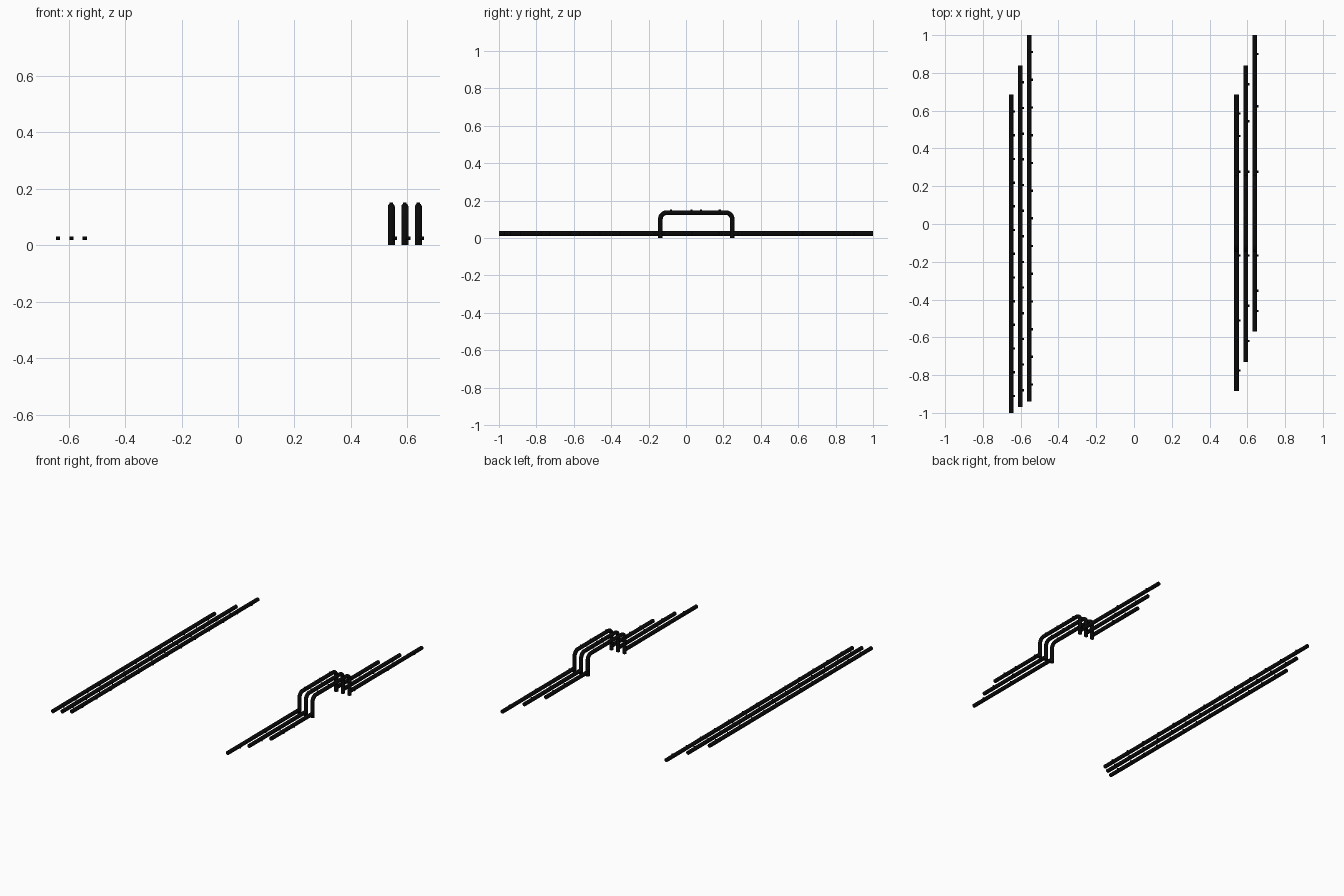
import bpy, math

if "Cube" in bpy.data.objects:
    bpy.data.objects.remove(bpy.data.objects["Cube"])

R, Z, TOP, BEND = 0.0125, 0.024, 0.136, 0.035

# near-black finish
black = bpy.data.materials.new("black_finish")
black.diffuse_color = (0.003, 0.003, 0.003, 1)
black.use_nodes = True
black.node_tree.nodes["Principled BSDF"].inputs["Base Color"].default_value = black.diffuse_color


def tube(name, pts):
    # round open-ended pipe along a path
    cu = bpy.data.curves.new(name, 'CURVE')
    cu.dimensions = '3D'
    cu.bevel_depth = R
    cu.bevel_resolution = 6
    cu.materials.append(black)
    sp = cu.splines.new('POLY')
    sp.points.add(len(pts) - 1)
    for p, co in zip(sp.points, pts):
        p.co = (*co, 1)
    ob = bpy.data.objects.new(name, cu)
    bpy.context.collection.objects.link(ob)
    bpy.ops.object.select_all(action='DESELECT')
    ob.select_set(True)
    bpy.context.view_layer.objects.active = ob
    bpy.ops.object.convert(target='MESH')
    bpy.ops.object.shade_smooth_by_angle(angle=math.radians(40))


def stud(name, loc, tilt):
    # small fastener through a pipe wall
    bpy.ops.mesh.primitive_cylinder_add(vertices=8, radius=0.006, depth=0.015,
                                        location=loc, rotation=(0, tilt, 0))
    bpy.context.object.name = name
    bpy.context.object.data.materials.append(black)


def arch_path(x, y0, y1):
    # upright, rounded corner, bridge, rounded corner, upright
    pts = [(x, y0, 0.0)]
    for cy, a0 in ((y0 + BEND, 180), (y1 - BEND, 90)):
        for i in range(9):
            a = math.radians(a0 - i * 90 / 8)
            pts.append((x, cy + BEND * math.cos(a), TOP - BEND + BEND * math.sin(a)))
    return pts + [(x, y1, 0.0)]


SIDE = math.pi / 2

# straight pipe bank
for i, (x, a, b) in enumerate([(-0.65, -1.0, 0.685), (-0.602, -0.97, 0.84), (-0.555, -0.94, 1.0)]):
    tube(f"straight_pipe_{i}", [(x, a, Z), (x, b, Z)])
    for k in range(13):
        y = a + 0.09 + k * (b - a - 0.18) / 12
        stud(f"straight_stud_{i}_{k}", (x + 0.012, y, Z), SIDE)

# pipe bank with raised crossover
YA, YB = -0.137, 0.247
for i, (x, a, b) in enumerate([(0.543, -0.885, 0.685), (0.591, -0.73, 0.84), (0.639, -0.57, 1.0)]):
    tube(f"front_pipe_{i}", [(x, a, Z), (x, YA, Z)])
    tube(f"back_pipe_{i}", [(x, YB, Z), (x, b, Z)])
    tube(f"raised_arch_{i}", arch_path(x, YA, YB))
    for k, y in enumerate((a + 0.11, (a + YA) / 2, YA - 0.03, YB + 0.03, (b + YB) / 2, b - 0.1)):
        stud(f"pipe_stud_{i}_{k}", (x + 0.012, y, Z), SIDE)
    for k, y in enumerate((-0.08, 0.03, 0.08, 0.18)):
        stud(f"arch_stud_{i}_{k}", (x, y, TOP + 0.008), 0)
